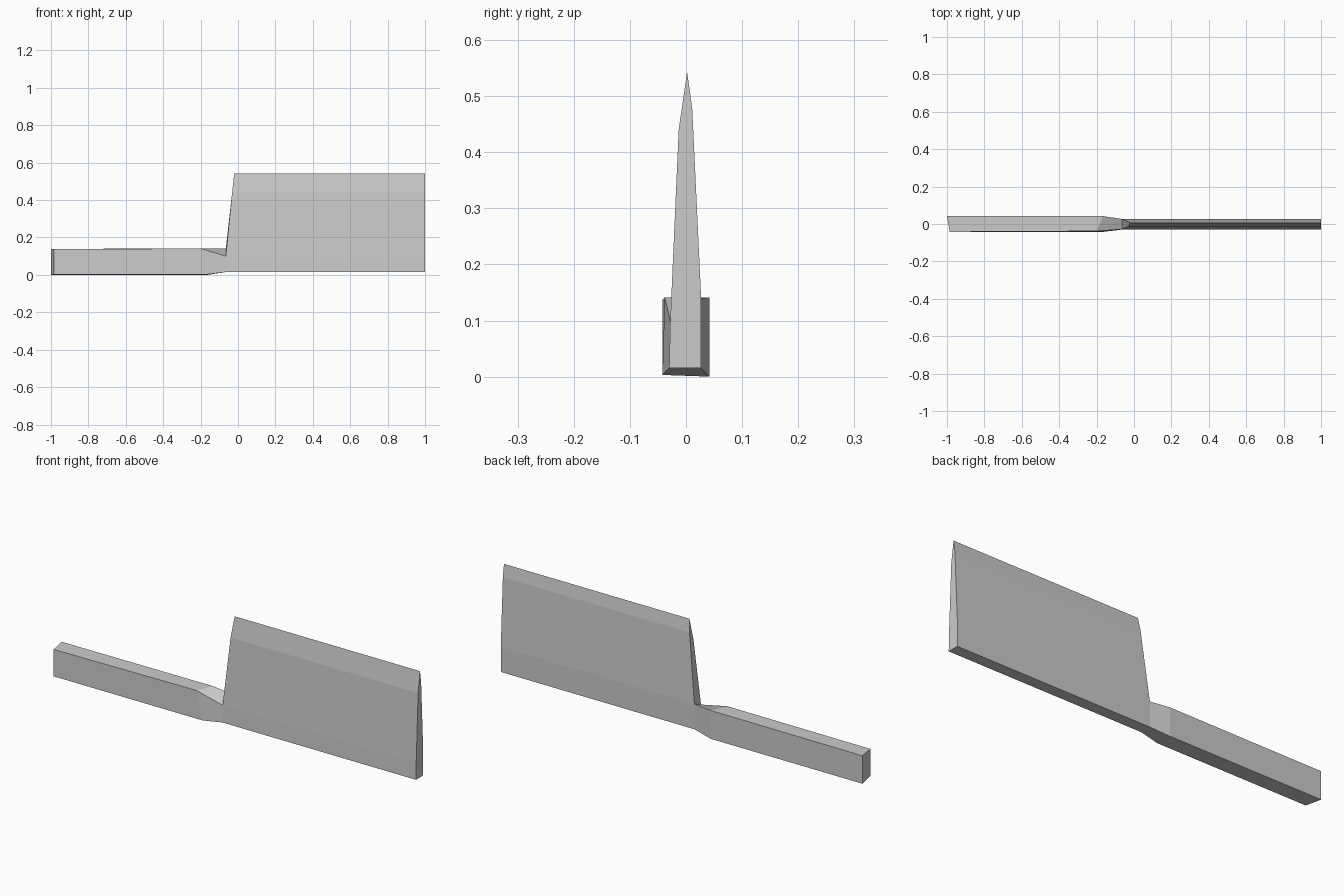
import bpy, bmesh

if "Cube" in bpy.data.objects:
    bpy.data.objects.remove(bpy.data.objects["Cube"])


def loft(name, rings, cap_start, cap_end):
    """Skin matching rings of points; caps list the ring indices to fill."""
    bm = bmesh.new()
    loops = [[bm.verts.new(p) for p in ring] for ring in rings]
    n = len(loops[0])
    for a, b in zip(loops, loops[1:]):
        for i in range(n):
            j = (i + 1) % n
            bm.faces.new((a[i], a[j], b[j], b[i]))
    for loop, cap in ((loops[0], cap_start), (loops[-1], cap_end)):
        if cap:
            bm.faces.new([loop[i] for i in cap])
    bmesh.ops.recalc_face_normals(bm, faces=bm.faces)
    if sum(f.normal.y * f.calc_center_median().y * f.calc_area() for f in bm.faces) < 0:
        bmesh.ops.reverse_faces(bm, faces=bm.faces)
    mesh = bpy.data.meshes.new(name)
    bm.to_mesh(mesh)
    bm.free()
    bpy.context.collection.objects.link(bpy.data.objects.new(name, mesh))


# Blade: wedge section (y, z) from front heel over the edge to back heel
section = [(-0.030, 0.015), (-0.028, 0.10), (-0.013, 0.44), (0.002, 0.543),
           (0.011, 0.48), (0.027, 0.14), (0.027, 0.015)]


def heel_x(z):
    return -0.065 + max(0, z - 0.14) * 0.045 / 0.403


blade_start = [(heel_x(z), y, z) for y, z in section]
blade_end = [(1.0, y, z) for y, z in section]
loft("blade", [blade_start, blade_end], [1, 2, 3, 4, 5], range(7))

# Handle: rectangular bar that narrows into the lower part of the blade
joint = [blade_start[i] for i in (0, 1, 5, 6)]
butt = [(-0.985, -0.042, 0.003), (-0.985, -0.042, 0.137),
        (-1.0, 0.042, 0.139), (-1.0, 0.042, 0.0)]
neck = [(-0.165, -0.042, 0.003), (-0.20, -0.038, 0.141),
        (-0.165, 0.042, 0.141), (-0.165, 0.042, 0.0)]
loft("handle", [butt, neck, joint], range(4), None)
